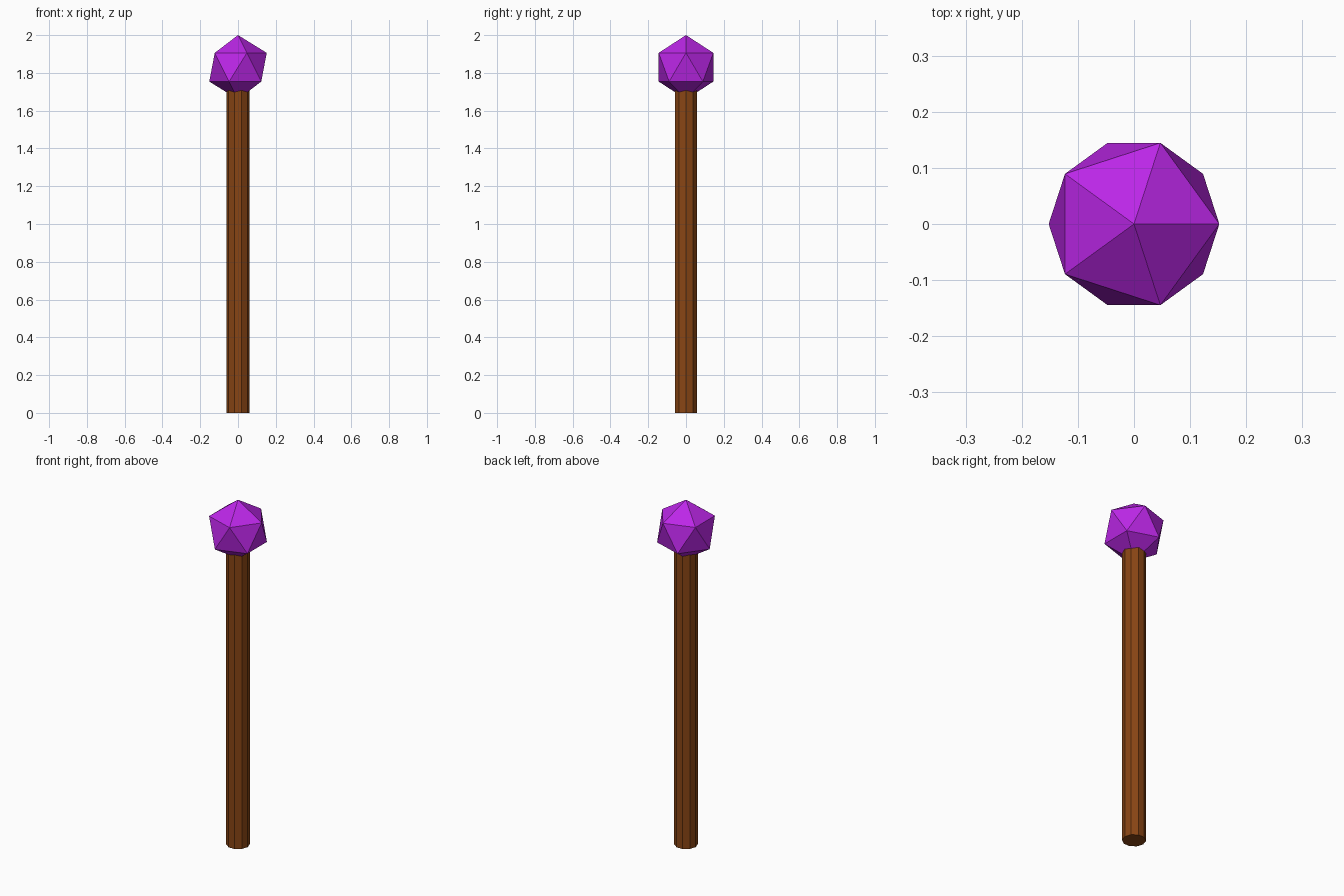
import bpy, bmesh
from math import cos, sin, tau
from mathutils import Matrix

cube = bpy.data.objects.get("Cube")
if cube:
    bpy.data.objects.remove(cube, do_unlink=True)


def material(name, rgb):
    mat = bpy.data.materials.new(name)
    mat.use_nodes = True
    mat.diffuse_color = (*rgb, 1)
    mat.node_tree.nodes["Principled BSDF"].inputs["Base Color"].default_value = (*rgb, 1)
    return mat


def finish(bm, name, mat):
    bmesh.ops.recalc_face_normals(bm, faces=bm.faces[:])
    mesh = bpy.data.meshes.new(name)
    bm.to_mesh(mesh)
    bm.free()
    mesh.materials.append(mat)
    obj = bpy.data.objects.new(name, mesh)
    bpy.context.collection.objects.link(obj)
    return obj


wood = material("brown wood", (0.25, 0.06, 0.007))
crystal = material("purple crystal", (0.5, 0.02, 0.8))

# Ten-sided shaft, with corners on the x axis
SIDES, RADIUS, HEIGHT = 10, 0.062, 1.75
bm = bmesh.new()
rings = [[bm.verts.new((RADIUS * cos(tau * i / SIDES), RADIUS * sin(tau * i / SIDES), z))
          for i in range(SIDES)] for z in (0, HEIGHT)]
for ring in rings:
    bm.faces.new(ring)
for i in range(SIDES):
    j = (i + 1) % SIDES
    bm.faces.new((rings[0][i], rings[0][j], rings[1][j], rings[1][i]))
finish(bm, "shaft", wood)

# Faceted twenty-sided gem on top
GEM = 0.17
bm = bmesh.new()
bmesh.ops.create_icosphere(bm, subdivisions=1, radius=GEM,
                           matrix=Matrix.Translation((0, 0, 2 - GEM)))
finish(bm, "gem", crystal)
